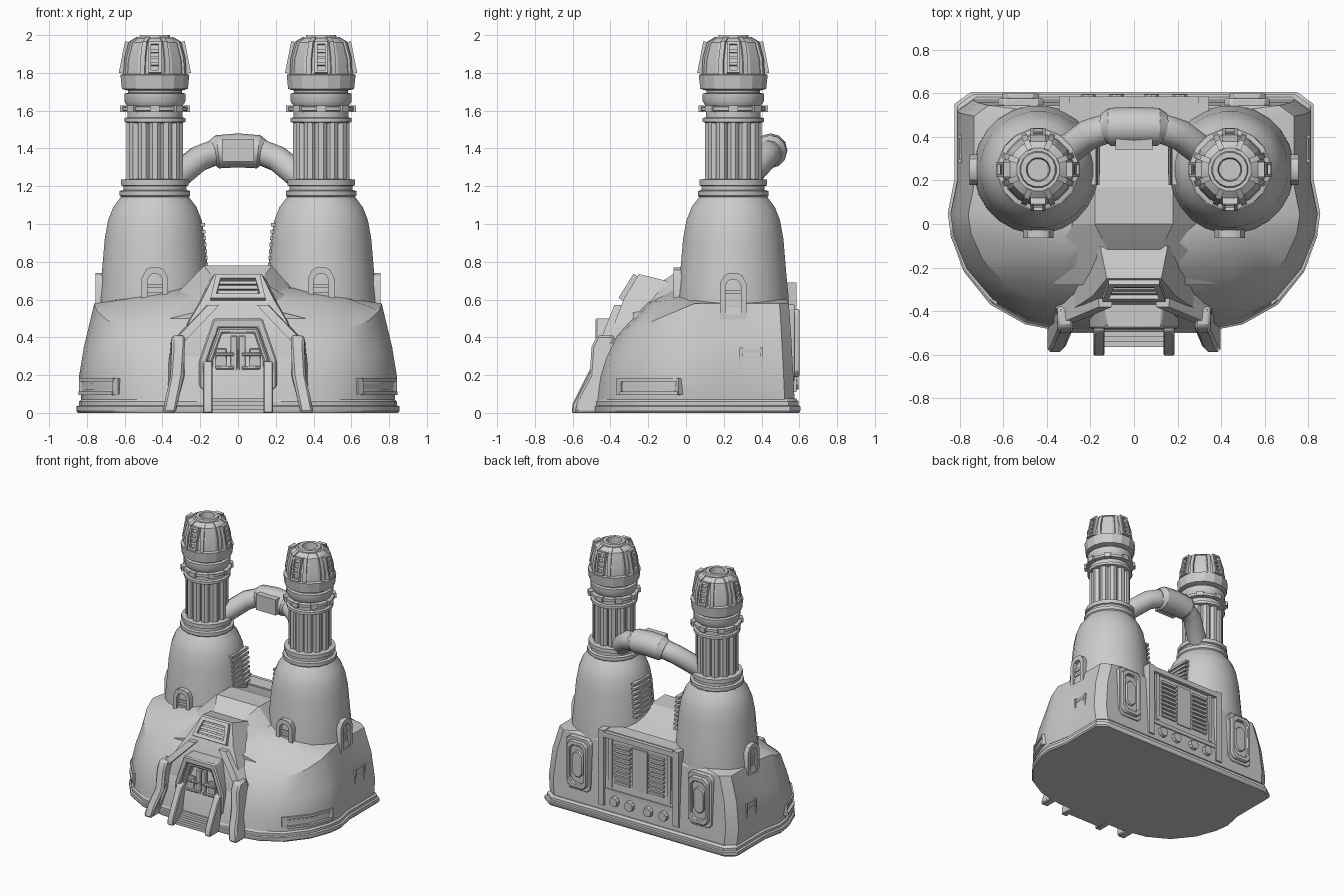
import bpy, bmesh, math
from mathutils import Matrix, Vector

if "Cube" in bpy.data.objects:
    bpy.data.objects.remove(bpy.data.objects["Cube"])

TX, TY = 0.44, 0.25      # tower centre


def finish(name, bm, mirror=False, bevel=0, angle=32):
    bmesh.ops.remove_doubles(bm, verts=bm.verts, dist=0.0005)
    bmesh.ops.recalc_face_normals(bm, faces=bm.faces)
    me = bpy.data.meshes.new(name)
    bm.to_mesh(me)
    bm.free()
    ob = bpy.data.objects.new(name, me)
    bpy.context.collection.objects.link(ob)
    bpy.ops.object.select_all(action='DESELECT')
    ob.select_set(True)
    bpy.context.view_layer.objects.active = ob
    bpy.ops.object.shade_smooth_by_angle(angle=math.radians(angle))
    if bevel:
        m = ob.modifiers.new("bevel", 'BEVEL')
        m.width, m.segments, m.limit_method = bevel, 1, 'ANGLE'
    if mirror:
        ob.modifiers.new("mirror", 'MIRROR')
    return ob


def loft(bm, rings, caps=True, loop=False):
    vs = [[bm.verts.new(p) for p in r] for r in rings]
    n = len(vs[0])
    pairs = list(zip(vs, vs[1:])) + ([(vs[-1], vs[0])] if loop else [])
    for a, b in pairs:
        for i in range(n):
            j = (i + 1) % n
            bm.faces.new((a[i], a[j], b[j], b[i]))
    if caps and not loop:
        bm.faces.new(vs[0][::-1])
        bm.faces.new(vs[-1])


def lathe(bm, prof, n, x=TX, y=TY, off=0.5):
    ang = [2 * math.pi * (i + off) / n for i in range(n)]
    loft(bm, [[(x + r * math.cos(a), y + r * math.sin(a), z) for a in ang] for r, z in prof])


def box(bm, loc, size, rot=None, axis='Z'):
    m = Matrix.Translation(loc)
    if rot:
        m = m @ Matrix.Rotation(math.radians(rot), 4, axis)
    bmesh.ops.create_cube(bm, size=1, matrix=m @ Matrix.Diagonal((*size, 1)))


def prism_x(bm, pts, x0, x1, flare=0):
    # side profile (y, z) pulled across x, with feet optionally flared outward
    loft(bm, [[(x + flare * max(0, 0.25 - z), y, z) for y, z in pts] for x in (x0, x1)])


def prism_y(bm, pts, y0, y1, M=Matrix()):
    loft(bm, [[M @ Vector((x, y, z)) for x, z in pts] for y in (y0, y1)])


def frame_y(bm, outer, inner, y0, y1, M=Matrix()):
    rs = [(outer, y1), (outer, y0), (inner, y0), (inner, y1)]
    loft(bm, [[M @ Vector((x, y, z)) for x, z in p] for p, y in rs], loop=True)


def full(half):
    return half + [(-x, y) for x, y in reversed(half) if x > 0.001]


# Stepped base plate
outline = full([(0.0, -0.5), (0.3, -0.5), (0.5, -0.46), (0.66, -0.37), (0.78, -0.22), (0.84, -0.06),
                (0.855, 0.05), (0.825, 0.2), (0.825, 0.55), (0.75, 0.605)])
bm = bmesh.new()
steps = [(0.99, 0), (1, 0.01), (1, 0.035), (0.985, 0.04), (0.985, 0.06), (0.965, 0.075)]
loft(bm, [[(x * s, y * s, z) for x, y in outline] for s, z in steps])
finish("base_plate", bm)

# Main hull: outline scaled in width, front and back for each level
bm = bmesh.new()
levels = [(0.97, 0.97, 0.95, lambda y: 0.07), (0.985, 0.93, 0.94, lambda y: 0.19),
          (0.955, 0.87, 0.92, lambda y: 0.34 + 0.12 * y),
          (0.89, 0.75, 0.9, lambda y: min(0.58, 0.56 + 0.42 * y)),
          (0.7, 0.4, 0.87, lambda y: 0.605 + 0.1 * min(y, 0)),
          (0.35, 0.1, 0.6, lambda y: 0.66)]
loft(bm, [[(x * sx, y * (sf if y < 0 else sb), fz(y * (sf if y < 0 else sb))) for x, y in outline]
          for sx, sf, sb, fz in levels])
finish("main_hull", bm, angle=25)

# Roof saddle between towers, and hood-shaped gatehouse
bm = bmesh.new()
saddle = [(-0.28, 0.56, 0.12, 0.36), (-0.12, 0.7, 0.12, 0.45), (0.0, 0.78, 0.18, 0.42),
          (0.17, 0.775, 0.18, 0.4), (0.35, 0.7, 0.2, 0.36), (0.53, 0.65, 0.3, 0.34)]
loft(bm, [[(-b, y, 0.5), (-t, y, z), (t, y, z), (b, y, 0.5)] for y, z, t, b in saddle])
finish("roof_saddle", bm, angle=20)
bm = bmesh.new()
gate = [(0.0, 0.34, -0.43), (0.3, 0.35, -0.43), (0.5, 0.25, -0.37), (0.6, 0.19, -0.33), (0.735, 0.125, -0.25)]
loft(bm, [[(-w, yf, z), (w, yf, z), (w + 0.03, -0.1, z * 0.95), (-w - 0.03, -0.1, z * 0.95)] for z, w, yf in gate])
finish("gatehouse", bm, angle=20)

# Hood vent, tilted with the slope
M = Matrix.Translation((0, -0.305, 0.665)) @ Matrix.Rotation(math.radians(-32), 4, 'X')
trap = lambda w, h: [(-w, -h), (w, -h), (w * 0.8, h), (-w * 0.8, h)]
bm = bmesh.new()
frame_y(bm, trap(0.145, 0.075), trap(0.115, 0.048), -0.015, 0.06, M)
for k in range(3):
    prism_y(bm, [(-0.11, k * 0.03 - 0.04), (0.11, k * 0.03 - 0.04), (0.1, k * 0.03 - 0.02), (-0.1, k * 0.03 - 0.02)],
            0.0, 0.04, M)
finish("hood_vent", bm)

# Door portal: nested octagonal frames, panels and cross bars
octo = lambda s, top: full([(0.12 * s, 0.05), (0.19 * s, 0.14), (0.19 * s, 0.28), (0.12 * s, top)])
bm = bmesh.new()
frame_y(bm, octo(1.08, 0.5), octo(0.85, 0.45), -0.48, -0.36)
frame_y(bm, octo(0.85, 0.45), octo(0.7, 0.42), -0.455, -0.4)
finish("door_frame", bm, bevel=0.008)
bm = bmesh.new()
box(bm, (0.022, -0.44, 0.26), (0.038, 0.03, 0.3))
box(bm, (0.09, -0.44, 0.24), (0.06, 0.025, 0.2))
for z in (0.17, 0.24, 0.31):
    box(bm, (0.07, -0.45, z), (0.1, 0.03, 0.018))
finish("door_leaves", bm, True, 0.005)

# Steps, rails, angled frame ribs and buttress feet
bm = bmesh.new()
for k in range(5):
    box(bm, (0, -0.48 + k * 0.008, 0.01 + k * 0.02), (0.27, 0.17 - k * 0.033, 0.02))
finish("entry_steps", bm)
bm = bmesh.new()
prism_x(bm, [(-0.605, 0), (-0.6, 0.05), (-0.55, 0.15), (-0.49, 0.27), (-0.43, 0.28), (-0.41, 0)], 0.135, 0.185)
finish("step_rail", bm, True, 0.006)
bm = bmesh.new()
prism_x(bm, [(-0.59, 0), (-0.57, 0.09), (-0.51, 0.2), (-0.5, 0.35), (-0.47, 0.41), (-0.38, 0.41), (-0.36, 0)],
        0.28, 0.35, 0.2)
finish("buttress", bm, True, 0.012)
bm = bmesh.new()
rib = [(0.13, 0.57, -0.36), (0.32, 0.37, -0.44), (0.31, 0.2, -0.46), (0.36, 0.02, -0.5)]
loft(bm, [[(x - 0.03, y - 0.02, z), (x + 0.03, y - 0.02, z), (x + 0.04, y + 0.08, z), (x - 0.03, y + 0.08, z)]
          for x, z, y in rib])
finish("gate_rib", bm, True)

# Tower shell and flange
bm = bmesh.new()
lathe(bm, [(0.3, 0.4), (0.295, 0.62), (0.285, 0.72), (0.268, 0.92), (0.25, 1.02), (0.222, 1.09), (0.18, 1.145)], 24)
finish("tower_shell", bm, True)
bm = bmesh.new()
lathe(bm, [(0.17, 1.13), (0.19, 1.15), (0.19, 1.175), (0.17, 1.18), (0.17, 1.2), (0.182, 1.205),
           (0.182, 1.235), (0.13, 1.24)], 16)
finish("tower_flange", bm, True)

# Fluted stack: core, columns and stacked rings
bm = bmesh.new()
lathe(bm, [(0.125, 1.2), (0.125, 1.56)], 16)
for i in range(12):
    a = math.tau * i / 12
    lathe(bm, [(0.034, 1.22), (0.034, 1.55)], 8, TX + 0.118 * math.cos(a), TY + 0.118 * math.sin(a))
finish("stack_columns", bm, True)
bm = bmesh.new()
lathe(bm, [(0.12, 1.53), (0.165, 1.54), (0.165, 1.56), (0.148, 1.565), (0.148, 1.595), (0.175, 1.6), (0.175, 1.62),
           (0.15, 1.625), (0.165, 1.65), (0.165, 1.69), (0.145, 1.695), (0.145, 1.72)], 16)
for i in range(8):
    a = math.tau * i / 8
    box(bm, (TX + 0.17 * math.cos(a), TY + 0.17 * math.sin(a), 1.61), (0.03, 0.05, 0.035), 45 * i)
finish("stack_rings", bm, True)

# Cap: collar, faceted dome with open top, ribs and windows
bm = bmesh.new()
lathe(bm, [(0.14, 1.705), (0.178, 1.715), (0.186, 1.79), (0.165, 1.795), (0.16, 1.87), (0.135, 1.96), (0.1, 1.985),
           (0.085, 1.985), (0.08, 2.0), (0.055, 2.0), (0.05, 1.94)], 16)
finish("cap_dome", bm, True, angle=20)
bm = bmesh.new()
for i in range(8):
    M = Matrix.Translation((TX, TY, 0)) @ Matrix.Rotation(math.tau * (i + 0.5) / 8, 4, 'Z')
    prof = [(0.15, 1.79), (0.175, 1.79), (0.169, 1.88), (0.144, 1.965), (0.1, 1.99), (0.09, 1.97)]
    loft(bm, [[M @ Vector((r, w, z)) for r, z in prof] for w in (-0.013, 0.013)])
finish("cap_ribs", bm, True)
bm = bmesh.new()
for i in range(4):
    M = Matrix.Translation((TX, TY, 0)) @ Matrix.Rotation(math.tau * i / 4, 4, 'Z')
    M = M @ Matrix.Translation((0, -0.153, 1.88)) @ Matrix.Rotation(math.radians(-11), 4, 'X')
    rect = lambda w, h: [(-w, -h), (w, -h), (w, h), (-w, h)]
    frame_y(bm, rect(0.034, 0.085), rect(0.02, 0.07), -0.022, 0.02, M)
    for z in (-0.035, 0.0, 0.035):
        prism_y(bm, [(-0.02, z - 0.008), (0.02, z - 0.008), (0.02, z + 0.008), (-0.02, z + 0.008)], -0.014, 0.02, M)
finish("cap_windows", bm, True)

# Arched ports at the tower foot (front and outer side)
arch = lambda w, b, t: full([(w, b), (w, t - w * 0.8), (w * 0.7, t - w * 0.2), (w * 0.35, t)])
bm = bmesh.new()
for deg, dz in ((0, 0), (90, -0.03)):
    M = Matrix.Translation((TX, TY, dz)) @ Matrix.Rotation(math.radians(deg), 4, 'Z')
    frame_y(bm, arch(0.07, 0.52, 0.77), arch(0.04, 0.55, 0.735), -0.315, -0.24, M)
    for z in (0.58, 0.62, 0.66):
        prism_y(bm, [(-0.04, z), (0.04, z), (0.04, z + 0.02), (-0.04, z + 0.02)], -0.3, -0.25, M)
finish("tower_ports", bm, True)

# Louvres on the inner face of each tower
bm = bmesh.new()
for k in range(8):
    z = 0.75 + k * 0.035
    box(bm, (TX - 0.268 + 0.07 * (z - 0.75), TY + 0.03, z), (0.03, 0.2, 0.018))
finish("tower_louvres", bm, True)

# Connecting pipe with central sleeve
def tube(bm, pts, n=12):
    rings = []
    for i, (x, y, z, r) in enumerate(pts):
        t = (Vector(pts[min(i + 1, len(pts) - 1)][:3]) - Vector(pts[max(i - 1, 0)][:3])).normalized()
        u = t.cross(Vector((0, 0, 1))).normalized()
        v = u.cross(t)
        rings.append([Vector((x, y, z)) + r * (math.cos(a) * u + math.sin(a) * v)
                      for a in [math.tau * k / n for k in range(n)]])
    loft(bm, rings)

bm = bmesh.new()
half = [(-0.36, 0.3, 1.22, 0.07), (-0.29, 0.35, 1.28, 0.07), (-0.21, 0.41, 1.345, 0.07), (-0.12, 0.44, 1.38, 0.07)]
tube(bm, half + [(-x, y, z, r) for x, y, z, r in reversed(half)])
tube(bm, [(-0.135, 0.44, 1.375, 0.07), (-0.11, 0.445, 1.382, 0.088), (0, 0.447, 1.39, 0.09),
          (0.11, 0.445, 1.382, 0.088), (0.135, 0.44, 1.375, 0.07)])
box(bm, (0, 0.37, 1.39), (0.17, 0.06, 0.12))
finish("bridge_pipe", bm)

# Rear machinery panel with louvres, frames and round taps
bm = bmesh.new()
box(bm, (0, 0.5, 0.385), (0.66, 0.11, 0.6))
box(bm, (0, 0.56, 0.66), (0.62, 0.05, 0.04))
box(bm, (0, 0.555, 0.23), (0.62, 0.04, 0.03))
box(bm, (0, 0.555, 0.45), (0.13, 0.03, 0.32))
for s in (-1, 1):
    box(bm, (s * 0.32, 0.55, 0.4), (0.05, 0.07, 0.58))
    box(bm, (s * 0.25, 0.56, 0.45), (0.03, 0.02, 0.38))
    for k in range(9):
        box(bm, (s * 0.145, 0.56, 0.31 + k * 0.035), (0.13, 0.03, 0.018))
    for x in (0.08, 0.21):
        bmesh.ops.create_cone(bm, cap_ends=True, segments=10, radius1=0.045, radius2=0.035, depth=0.05,
                              matrix=Matrix.Translation((s * x, 0.57, 0.16)) @ Matrix.Rotation(-math.pi / 2, 4, 'X'))
finish("rear_panel", bm)
bm = bmesh.new()
pod = lambda w, h: [(0.52 + x, 0.37 + z) for x, z in
                    [(-w, -h + 0.03), (-w + 0.03, -h), (w - 0.03, -h), (w, -h + 0.03),
                     (w, h - 0.03), (w - 0.03, h), (-w + 0.03, h), (-w, h - 0.03)]]
prism_y(bm, pod(0.105, 0.205), 0.48, 0.575)
frame_y(bm, pod(0.085, 0.18), pod(0.06, 0.145), 0.57, 0.6)
prism_y(bm, pod(0.045, 0.1), 0.57, 0.59)
finish("rear_pod", bm, True, 0.006)

# Side louvres and curved front corner lamps
bm = bmesh.new()
for k in range(5):
    box(bm, (0.765, 0.345, 0.19 + k * 0.034), (0.07, 0.1, 0.02))
for y in (0.29, 0.4):
    box(bm, (0.765, y, 0.255), (0.085, 0.016, 0.18))
finish("side_louvres", bm, True)
bm = bmesh.new()
path = [(0.655, -0.345), (0.775, -0.2), (0.832, -0.04)]
for z, h, o in ((0.175, 0.018, 0.0), (0.105, 0.018, 0.006), (0.14, 0.03, -0.012)):
    loft(bm, [[(x + o - 0.05, y + 0.03, z - h / 2), (x + o + 0.006, y - 0.006, z - h / 2),
               (x + o + 0.006, y - 0.006, z + h / 2), (x + o - 0.05, y + 0.03, z + h / 2)] for x, y in path])
for x, y in (path[0], path[2]):
    box(bm, (x - 0.015, y, 0.14), (0.04, 0.03, 0.085), 40)
finish("corner_lamp", bm, True)
